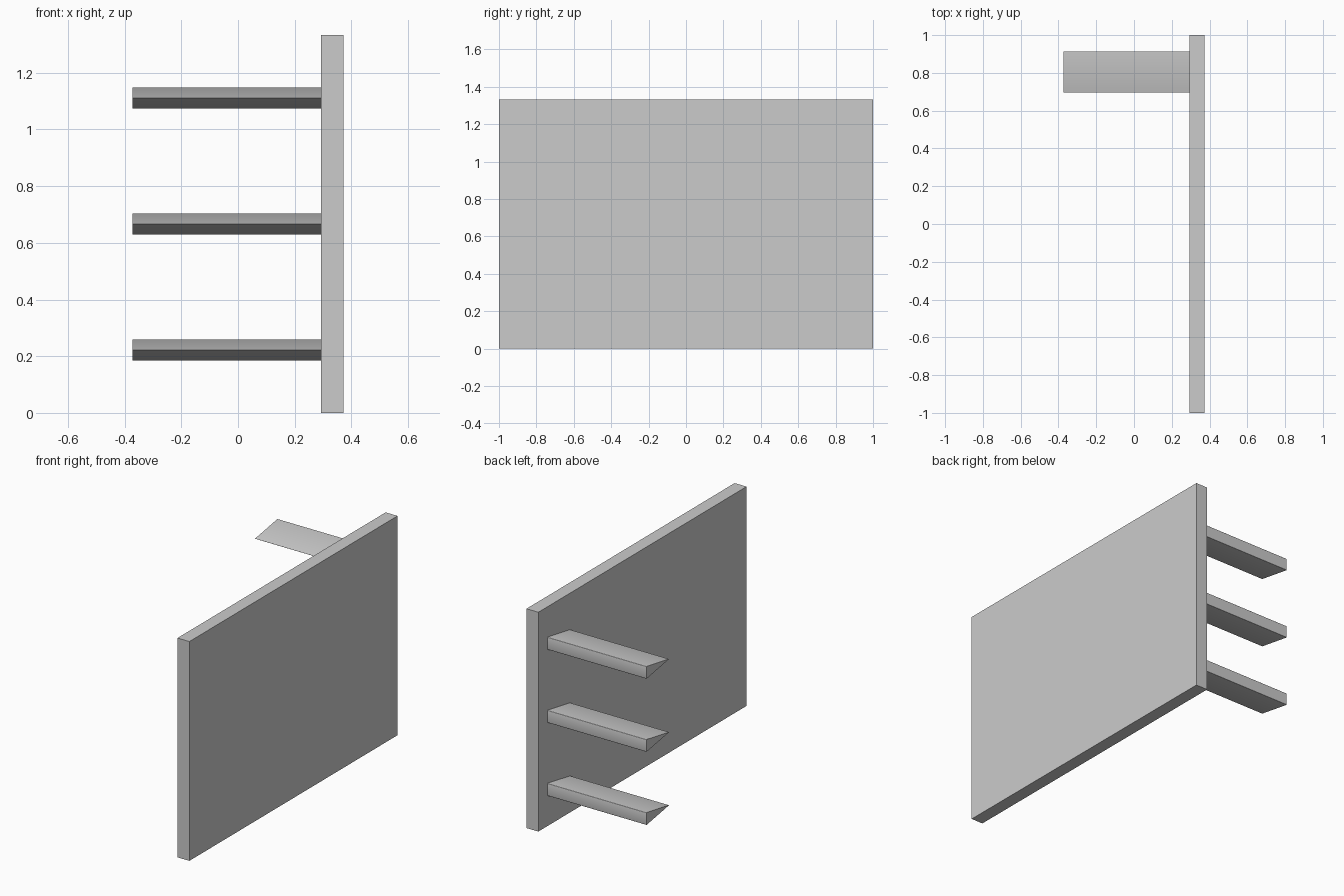
import bpy
import bmesh
import math

default = bpy.data.objects.get("Cube")
if default:
    bpy.data.objects.remove(default, do_unlink=True)

grey = bpy.data.materials.new("plain_grey")
grey.use_nodes = True
colour = (0.6, 0.6, 0.6, 1)
grey.diffuse_color = colour
grey.node_tree.nodes["Principled BSDF"].inputs["Base Color"].default_value = colour


def add_prism(name, profile, x0, x1, rounding=0):
    """Extrude a (y, z) profile along x, optionally rounding its long edges."""
    bm = bmesh.new()
    face = bm.faces.new([bm.verts.new((x0, y, z)) for y, z in profile])
    ext = bmesh.ops.extrude_face_region(bm, geom=[face])
    moved = [v for v in ext["geom"] if isinstance(v, bmesh.types.BMVert)]
    bmesh.ops.translate(bm, verts=moved, vec=(x1 - x0, 0, 0))
    if rounding:
        long_edges = [e for e in bm.edges
                      if abs(e.verts[0].co.x - e.verts[1].co.x) > 0.1]
        bmesh.ops.bevel(bm, geom=long_edges, offset=rounding,
                        segments=3, profile=0.5, affect='EDGES')
    bmesh.ops.recalc_face_normals(bm, faces=bm.faces[:])
    mesh = bpy.data.meshes.new(name)
    bm.to_mesh(mesh)
    bm.free()
    mesh.materials.append(grey)
    obj = bpy.data.objects.new(name, mesh)
    bpy.context.collection.objects.link(obj)
    return obj


# Upright panel
height = 4 / 3
add_prism("panel", [(-1, 0), (1, 0), (1, height), (-1, height)], 0.293, 0.373)

# Three wedge pegs, evenly spaced, thin edge towards the front
for i, label in enumerate(("lower", "middle", "upper")):
    z = height * (2 * i + 1) / 6
    wedge = [(0.694, z), (0.914, z - 0.038), (0.914, z + 0.038)]
    peg = add_prism(label + "_peg", wedge, -0.373, 0.295, rounding=0.004)
    bpy.ops.object.select_all(action='DESELECT')
    peg.select_set(True)
    bpy.context.view_layer.objects.active = peg
    bpy.ops.object.shade_smooth_by_angle(angle=math.radians(50))
